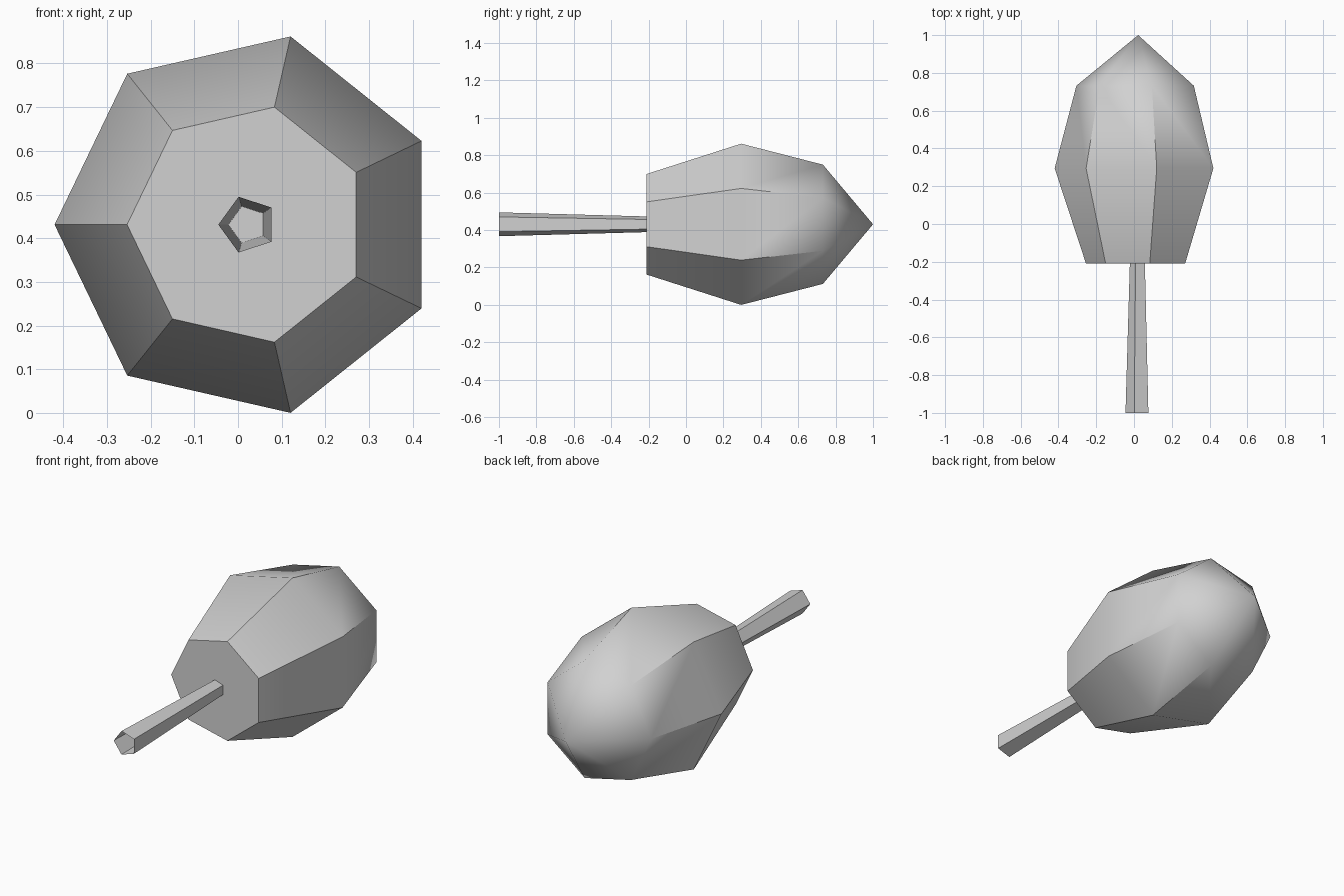
import bpy, bmesh, math

cube = bpy.data.objects.get("Cube")
if cube:
    bpy.data.objects.remove(cube, do_unlink=True)

AXIS_X, AXIS_Z = 0.022, 0.431

grey = bpy.data.materials.new("light grey")
grey.use_nodes = True
colour = (0.64, 0.64, 0.64, 1)
grey.diffuse_color = colour
grey.node_tree.nodes["Principled BSDF"].inputs["Base Color"].default_value = colour


def loft(name, sides, rings, tip_y=None, cap_front=False):
    """Skin polygon rings (y, radius) along the y axis, with one corner towards -x."""
    bm = bmesh.new()
    loops = []
    for y, radius in rings:
        loop = []
        for i in range(sides):
            a = math.pi + math.tau * i / sides
            loop.append(bm.verts.new((AXIS_X + radius * math.cos(a), y,
                                      AXIS_Z + radius * math.sin(a))))
        loops.append(loop)
    for near, far in zip(loops, loops[1:]):
        for i in range(sides):
            j = (i + 1) % sides
            bm.faces.new((near[i], near[j], far[j], far[i]))
    if cap_front:
        bm.faces.new(loops[0][::-1])
    if tip_y is not None:
        tip = bm.verts.new((AXIS_X, tip_y, AXIS_Z))
        for i in range(sides):
            bm.faces.new((loops[-1][i], loops[-1][(i + 1) % sides], tip))
    bm.normal_update()
    # Turn the walls outward
    for f in bm.faces:
        c = f.calc_center_median()
        out = (c.x - AXIS_X) * f.normal.x + (c.z - AXIS_Z) * f.normal.z
        if abs(f.normal.y) > 0.99:
            out = -f.normal.y
        if out < 0:
            f.normal_flip()
    mesh = bpy.data.meshes.new(name)
    bm.to_mesh(mesh)
    bm.free()
    mesh.materials.append(grey)
    obj = bpy.data.objects.new(name, mesh)
    bpy.context.collection.objects.link(obj)
    bpy.ops.object.select_all(action='DESELECT')
    obj.select_set(True)
    bpy.context.view_layer.objects.active = obj
    bpy.ops.object.shade_smooth_by_angle(angle=math.radians(40))
    return obj


# Seven-sided bulb with a flat front and a pointed back
loft("bulb", 7, [(-0.21, 0.276), (0.295, 0.442), (0.732, 0.327)],
     tip_y=1.0, cap_front=True)

# Hollow, open five-sided stem that narrows towards the bulb
loft("stem", 5, [(-1.0, 0.067), (-0.21, 0.044)])
